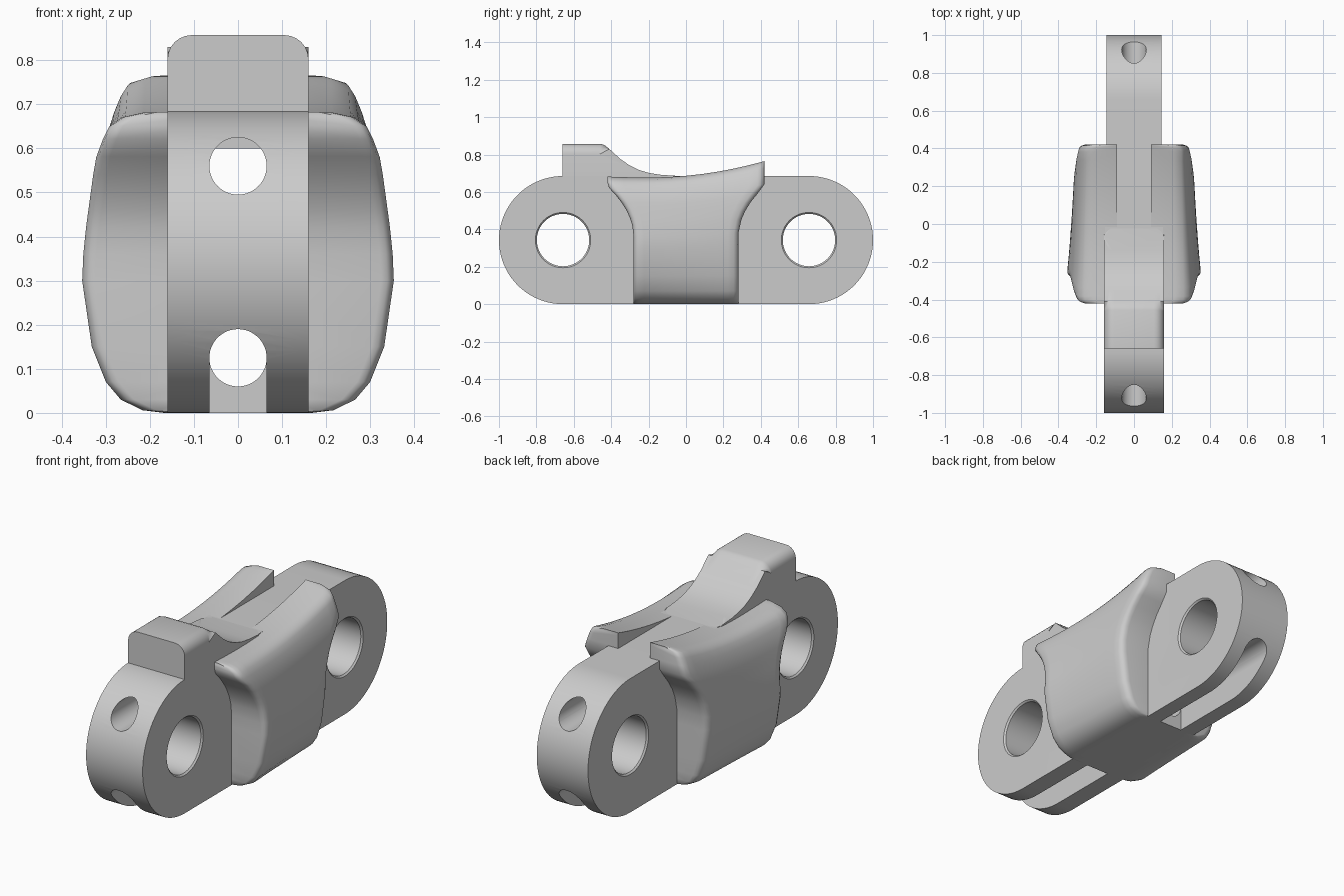
import bpy, bmesh
from math import sin, cos, pi, radians, sqrt

cube = bpy.data.objects.get("Cube")
if cube:
    bpy.data.objects.remove(cube)

grey = bpy.data.materials.new("plain grey")
grey.use_nodes = True
colour = (0.6, 0.6, 0.6, 1)
grey.diffuse_color = colour
grey.node_tree.nodes["Principled BSDF"].inputs["Base Color"].default_value = colour

R = 0.3425          # end radius of the link
PIN = 1 - R         # pin centre distance


def make(name, bm):
    bmesh.ops.recalc_face_normals(bm, faces=bm.faces[:])
    mesh = bpy.data.meshes.new(name)
    bm.to_mesh(mesh)
    bm.free()
    ob = bpy.data.objects.new(name, mesh)
    bpy.context.collection.objects.link(ob)
    mesh.materials.append(grey)
    return ob


def smooth(ob, angle=35):
    bpy.ops.object.select_all(action='DESELECT')
    ob.select_set(True)
    bpy.context.view_layer.objects.active = ob
    bpy.ops.object.shade_smooth_by_angle(angle=radians(angle))


def extrude_yz(points, half):
    """Solid from a side outline, spanning x = -half to half."""
    bm = bmesh.new()
    a, b = [[bm.verts.new((s * half, y, z)) for y, z in points] for s in (-1, 1)]
    bm.faces.new(a)
    bm.faces.new(b)
    n = len(points)
    for i in range(n):
        j = (i + 1) % n
        bm.faces.new((a[i], a[j], b[j], b[i]))
    return bm


def lathe(name, stations, place, n=64):
    """Round solid through (distance, radius) stations along an axis."""
    bm = bmesh.new()
    rings = [[bm.verts.new(place(d, r * cos(2 * pi * i / n), r * sin(2 * pi * i / n)))
              for i in range(n)] for d, r in stations]
    for a, b in zip(rings, rings[1:]):
        for i in range(n):
            j = (i + 1) % n
            bm.faces.new((a[i], a[j], b[j], b[i]))
    bm.faces.new(rings[0])
    bm.faces.new(rings[-1])
    return make(name, bm)


# Link body: a stadium, a little narrower at the back
outline = []
for side in (1, -1):
    for i in range(41):
        t = -pi / 2 + pi * i / 40
        outline.append((side * (PIN + R * cos(t)), R + side * R * sin(t)))
bm = extrude_yz(outline, 0.16)
rims = [e for e in bm.edges if abs(e.verts[0].co.x - e.verts[1].co.x) < 0.01]
bmesh.ops.bevel(bm, geom=rims, offset=0.008, segments=2, profile=0.5, affect='EDGES')
for y in (-0.15, 0.15):
    bmesh.ops.bisect_plane(bm, geom=bm.verts[:] + bm.edges[:] + bm.faces[:],
                           plane_co=(0, y, 0), plane_no=(0, 1, 0))
for v in bm.verts:
    if v.co.y > 0.1:
        v.co.x -= 0.015 if v.co.x > 0 else -0.015
body = make("link_body", bm)

# Pin holes, lengthwise bores and the open slots below
cutters = []
for side, half in ((-1, 0.16), (1, 0.145)):
    stations = [(-half - 0.05, 0.198), (-half + 0.008, 0.14),
                (half - 0.008, 0.14), (half + 0.05, 0.198)]
    cutters.append(lathe("pin_hole_cutter", stations,
                         lambda d, a, b: (d, side * PIN + a, R + b)))
    bm = bmesh.new()
    bmesh.ops.create_cube(bm, size=1)
    for v in bm.verts:
        v.co.x *= 0.1296
        v.co.y = side * (0.69 + 0.82 * v.co.y)
        v.co.z = 0.125 if v.co.z > 0 else -0.1
    cutters.append(make("slot_cutter", bm))
for height in (0.125, 0.56):
    cutters.append(lathe("bore_cutter", [(-1.2, 0.065), (1.2, 0.065)],
                         lambda d, a, b: (a, d, height + b), 48))
bpy.context.view_layer.objects.active = body
for cutter in cutters:
    mod = body.modifiers.new("cut", 'BOOLEAN')
    mod.object = cutter
    mod.operation = 'DIFFERENCE'
    mod.solver = 'EXACT'
    bpy.ops.object.modifier_apply(modifier=mod.name)
for cutter in cutters:
    bpy.data.objects.remove(cutter)
smooth(body)

# Raised block with a concave ramp running back into the body
ramp = [(-0.66, 0.6), (-0.66, 0.857), (-0.455, 0.857), (-0.435, 0.85), (-0.41, 0.83),
        (-0.35, 0.775), (-0.3, 0.741), (-0.25, 0.717), (-0.2, 0.702), (-0.14, 0.692),
        (-0.07, 0.687), (0, 0.684), (0, 0.6)]
bm = extrude_yz(ramp, 0.16)
rims = [e for e in bm.edges if abs(e.verts[0].co.x - e.verts[1].co.x) < 0.01
        and min(v.co.z for v in e.verts) > 0.65]
bmesh.ops.bevel(bm, geom=rims, offset=0.055, segments=6, profile=0.5,
                affect='EDGES', clamp_overlap=False)
smooth(make("raised_block", bm))

# Side guide section: height, half width at the front, half width at the back
SECTION = [(0, .17, .16), (.006, .22, .2), (.03, .27, .245), (.07, .305, .27),
           (.15, .338, .295), (.3, .36, .315), (.36, .357, .316), (.42, .35, .315),
           (.46, .344, .312), (.5, .338, .308), (.54, .332, .303), (.58, .325, .295),
           (.62, .31, .28), (.65, .295, .265), (.67, .265, .25), (.68, .22, .21)]
EDGE = 0.035
STEPS = [0, 0.006, 0.018, 0.045] + [0.1 * i for i in range(1, 10)] + [0.955, 0.982, 0.994, 1]


def guide_point(u, level):
    """Outer surface point at fraction u from front to back."""
    base, front, back = level
    y = -0.42 + 0.84 * u
    top = 0.677 + (0.088 if y > -0.2 else 0.04) * ((y + 0.2) / 0.62) ** 2
    z = base + (top - 0.68) * (base / 0.68) ** 2
    flare = min(max((z - 0.36) / 0.27, 0), 1)
    reach = 0.28 + 0.14 * flare ** 2
    x = front + (back - front) * u ** 0.7
    gap = min(min(u, 1 - u) * 2 * reach / EDGE, 1)
    x -= EDGE * (1 - sqrt(1 - (1 - gap) ** 2))
    return x, reach * (2 * u - 1), z


for name, side in (("left_guide", 1), ("right_guide", -1)):
    bm = bmesh.new()
    outer, inner = [], []
    for u in STEPS:
        pts = [guide_point(u, level) for level in SECTION]
        outer.append([bm.verts.new((side * x, y, z)) for x, y, z in pts])
        inner.append([bm.verts.new((side * 0.09, y, z)) for x, y, z in pts])
    rows, levels = len(STEPS), len(SECTION)
    for sheet in (outer, inner):
        for i in range(rows - 1):
            for j in range(levels - 1):
                bm.faces.new((sheet[i][j], sheet[i + 1][j],
                              sheet[i + 1][j + 1], sheet[i][j + 1]))
    for j in (0, levels - 1):           # underside and top
        for i in range(rows - 1):
            bm.faces.new((outer[i][j], outer[i + 1][j], inner[i + 1][j], inner[i][j]))
    for i in (0, rows - 1):             # front and back ends
        for j in range(levels - 1):
            bm.faces.new((outer[i][j], outer[i][j + 1], inner[i][j + 1], inner[i][j]))
    smooth(make(name, bm), 50)
